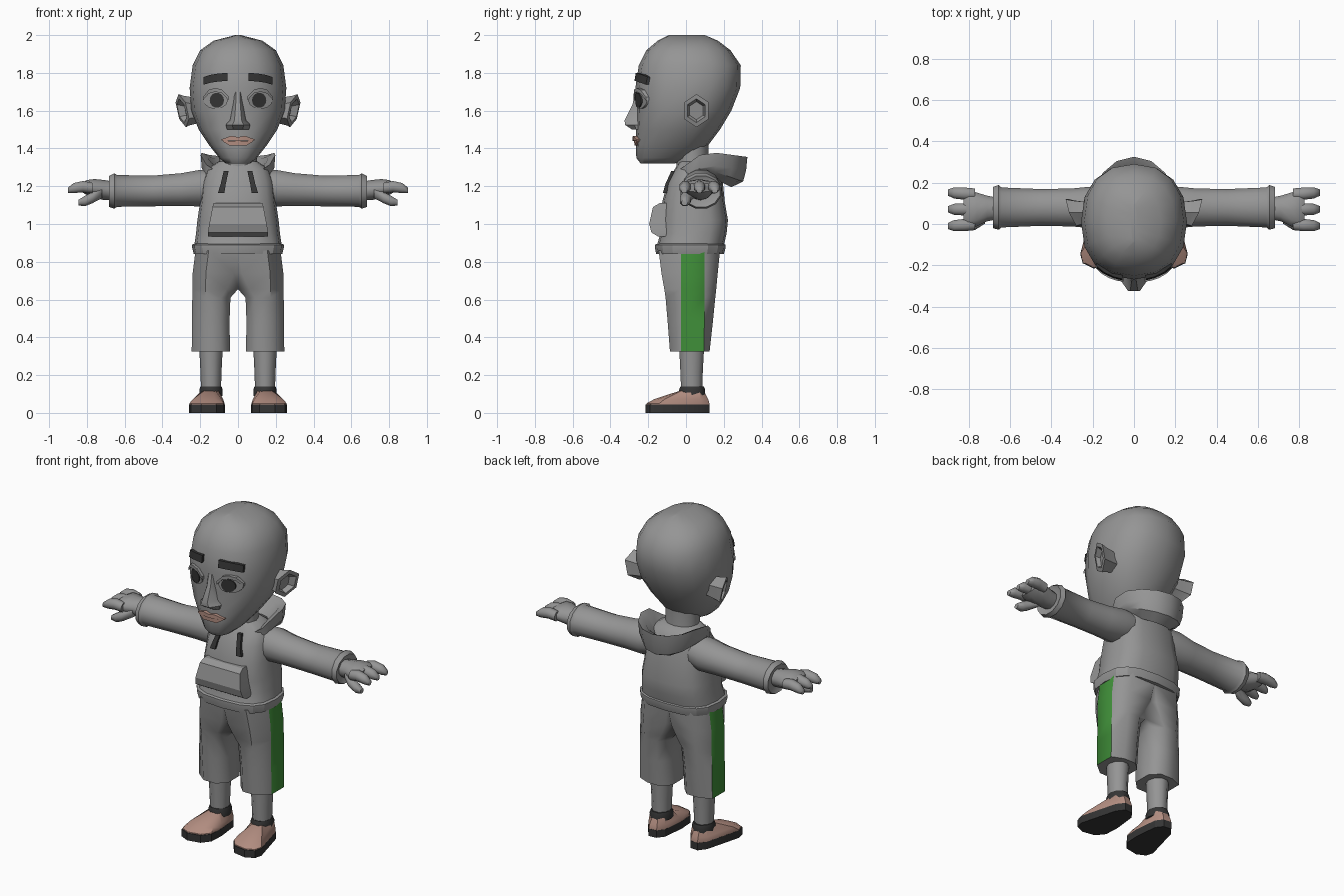
import bpy, bmesh, math
from mathutils import Vector

if "Cube" in bpy.data.objects:
    bpy.data.objects.remove(bpy.data.objects["Cube"])


def material(name, rgb):
    m = bpy.data.materials.new(name)
    m.diffuse_color = (*rgb, 1)
    m.use_nodes = True
    m.node_tree.nodes["Principled BSDF"].inputs["Base Color"].default_value = m.diffuse_color
    return m


GREY = material("grey", (0.30, 0.30, 0.30))
DARK = material("charcoal", (0.035, 0.035, 0.035))
PINK = material("dusty pink", (0.45, 0.27, 0.22))
GREEN = material("green", (0.05, 0.27, 0.04))


def loft(name, rings, mats=(GREY,), mirror=False, angle=40, paint=None):
    """Skin equal-length closed rings and cap both ends."""
    bm = bmesh.new()
    vs = [[bm.verts.new(p) for p in r] for r in rings]
    n = len(vs[0])
    for a, b in zip(vs, vs[1:]):
        for i in range(n):
            j = (i + 1) % n
            bm.faces.new((a[i], a[j], b[j], b[i]))
    bm.faces.new(vs[0][::-1])
    bm.faces.new(vs[-1])
    bmesh.ops.remove_doubles(bm, verts=bm.verts, dist=1e-4)
    bmesh.ops.recalc_face_normals(bm, faces=bm.faces)
    if paint:
        for f in bm.faces:
            f.material_index = paint(f)
    if mirror:  # drop faces lying on the mirror plane
        inner = [f for f in bm.faces if all(abs(v.co.x) < 1e-4 for v in f.verts)]
        bmesh.ops.delete(bm, geom=inner, context='FACES')
    me = bpy.data.meshes.new(name)
    bm.to_mesh(me)
    bm.free()
    for m in mats:
        me.materials.append(m)
    me.shade_smooth()
    me.set_sharp_from_angle(angle=math.radians(angle))
    ob = bpy.data.objects.new(name, me)
    bpy.context.collection.objects.link(ob)
    if mirror:
        ob.modifiers.new("Mirror", 'MIRROR')
    return ob


def power(v, p):
    return math.copysign(abs(v) ** (2 / p), v)


def oval(z, hw, yf, yb, n=16, p=2.0, cx=0):
    """Horizontal superellipse ring."""
    yc, ry = (yf + yb) / 2, (yb - yf) / 2
    t = [2 * math.pi * i / n for i in range(n)]
    return [(cx + hw * power(math.cos(a), p), yc + ry * power(math.sin(a), p), z) for a in t]


def side_ring(x, y, z, ry, rz, n=10):
    """Upright ring facing along x."""
    t = [2 * math.pi * (i + .5) / n for i in range(n)]
    return [(x, y + ry * math.cos(a), z + rz * math.sin(a)) for a in t]


# Head
HP = 2.3
HEAD = [(1.32, .065, -.24, -.06), (1.35, .10, -.263, .03), (1.42, .155, -.266, .12),
        (1.50, .208, -.264, .18), (1.60, .247, -.262, .24), (1.72, .256, -.268, .287),
        (1.84, .24, -.25, .29), (1.92, .20, -.21, .235), (1.97, .13, -.15, .17),
        (2.0, .015, -.09, .10)]
loft("head", [oval(*r, p=HP) for r in HEAD], angle=50)


def face_y(x, z):
    """Front surface of the head at x, z."""
    for a, b in zip(HEAD, HEAD[1:]):
        if a[0] <= z <= b[0]:
            t = (z - a[0]) / (b[0] - a[0])
            hw, yf, yb = (a[k] + t * (b[k] - a[k]) for k in (1, 2, 3))
            return (yf + yb) / 2 - (yb - yf) / 2 * max(0, 1 - abs(x / hw) ** HP) ** (1 / HP)


def strip(name, stations, out, mat, mirror=True):
    """Raised band across the face; stations are x, low z, high z."""
    rings = []
    for x, lo, hi in stations:
        a, b = face_y(x, lo), face_y(x, hi)
        rings.append([(x, a - out, lo), (x, b - out, hi), (x, b + .02, hi), (x, a + .02, lo)])
    loft(name, rings, (mat,), mirror, 30)


def disc(name, cx, cz, rx, rz, out, mat, n=14):
    """Plate that follows the face."""
    t = [2 * math.pi * i / n for i in range(n)]
    pts = [(cx + rx * math.cos(a), cz + rz * math.sin(a)) for a in t]
    loft(name, [[(x, face_y(x, z) + d, z) for x, z in pts] for d in (.015, -out)],
         (mat,), True)


# Brows, eyes and mouth
strip("eyebrow", [(.055, 1.757, 1.80), (.10, 1.755, 1.797), (.145, 1.748, 1.79),
                  (.182, 1.738, 1.778)], .014, DARK)
disc("eye", .118, 1.655, .064, .046, .006, GREY)
disc("iris", .112, 1.655, .038, .04, .011, DARK)
strip("eyelid", [(.05, 1.655, 1.675), (.085, 1.693, 1.712), (.12, 1.70, 1.72),
                 (.155, 1.69, 1.71), (.186, 1.655, 1.672)], .016, GREY)
strip("upper_lip", [(-.088, 1.443, 1.448), (-.035, 1.442, 1.467), (0, 1.44, 1.46),
                    (.035, 1.442, 1.467), (.088, 1.443, 1.448)], .018, PINK, False)
strip("lower_lip", [(-.08, 1.437, 1.443), (-.045, 1.416, 1.44), (.045, 1.416, 1.44),
                    (.08, 1.437, 1.443)], .013, PINK, False)

# Nose
loft("nose", [[(-w, -.22, z), (-w, yb, z), (-w * .45, yf, z), (w * .45, yf, z),
               (w, yb, z), (w, -.22, z)]
              for z, w, yf, yb in [(1.70, .022, -.268, -.255), (1.63, .027, -.284, -.258),
                                   (1.55, .042, -.325, -.268), (1.525, .065, -.323, -.272),
                                   (1.50, .058, -.285, -.265)]], angle=35)


# Ears: flared hexagonal cups
def ear_ring(x, r, flare):
    pts = side_ring(x, .055, 1.6, .075 * r, .088 * r, 6)
    return [(px + flare * ((y - .055) * .4 + (z - 1.6) * .22), y, z) for px, y, z in pts]


loft("ear", [ear_ring(.21, .75, 0), ear_ring(.275, .9, .8), ear_ring(.295, 1, 1),
             ear_ring(.298, .72, 1), ear_ring(.268, .55, .8)], mirror=True, angle=25)

# Neck, hooded top and its hem
loft("neck", [oval(z, w, f, b, 12) for z, w, f, b in
              [(1.2, .11, -.06, .14), (1.3, .10, -.05, .12), (1.43, .10, -.06, .12)]])
loft("torso", [oval(*r, p=2.8) for r in
               [(.885, .232, -.155, .20), (.95, .222, -.135, .215), (1.02, .215, -.138, .222),
                (1.12, .20, -.125, .205), (1.22, .19, -.098, .195), (1.29, .165, -.06, .17),
                (1.33, .105, -.035, .12)]])
loft("hem", [oval(*r, p=2.8) for r in
             [(.84, .234, -.158, .20), (.875, .243, -.165, .21), (.89, .243, -.165, .21),
              (.90, .222, -.14, .19)]], angle=25)


def hood_profile(deg):
    c, s = math.cos(math.radians(deg)), math.sin(math.radians(deg))
    rim = 1.385 - .03 * s if s > 0 else 1.385 + .13 * s
    low = 1.265 - .07 * max(s, 0) + .04 * min(s, 0)
    return [(.2 * k * c, .1 + (.225 if s > 0 else .18) * k * s, z) for k, z in
            [(.62, low), (.9, low + .03), (.97, rim - .07), (1, rim), (.8, rim - .02), (.55, 1.27)]]


loft("hood", [hood_profile(-58 + 296 * i / 12) for i in range(13)], angle=35)

# Front pocket and drawstrings
loft("pocket", [[(-w, -.08, z), (-w, yf, z), (w, yf, z), (w, -.08, z)] for z, w, yf in
                [(.935, .16, -.15), (.955, .16, -.183), (1.0, .152, -.195),
                 (1.09, .135, -.175), (1.11, .13, -.14)]], angle=25)
loft("drawstring", [[(a, yf, z), (b, yf, z), (b, -.03, z), (a, -.03, z)] for z, a, b, yf in
                    [(1.165, .072, .106, -.122), (1.21, .065, .092, -.11),
                     (1.28, .05, .076, -.078)]], (DARK,), True)

# Sleeves with flared cuffs
loft("sleeve", [side_ring(x, .08, z, ry, rz, 12) for x, z, ry, rz in
                [(.10, 1.20, .09, .085), (.20, 1.19, .105, .10), (.30, 1.182, .095, .09),
                 (.45, 1.175, .092, .084), (.64, 1.175, .10, .087), (.655, 1.175, .112, .097),
                 (.682, 1.172, .103, .085), (.67, 1.172, .07, .065)]], mirror=True, angle=35)

# Hands, fingers and thumbs
loft("palm", [side_ring(x, y, z, ry, rz) for x, y, z, ry, rz in
              [(.66, .075, 1.175, .055, .05), (.71, .075, 1.18, .065, .053),
               (.76, .07, 1.188, .086, .05), (.80, .07, 1.193, .096, .04),
               (.825, .07, 1.193, .08, .025)]], mirror=True, angle=60)
for i, name in enumerate(("front_finger", "middle_finger", "back_finger")):
    y = -.002 + .073 * i
    loft(name, [side_ring(x, y + (i - 1) * d, z, r, r, 8) for x, d, z, r in
                [(.77, 0, 1.19, .03), (.82, .003, 1.198, .032), (.87, .006, 1.19, .029),
                 (.90, .008, 1.178, .016)]], mirror=True, angle=60)
loft("thumb", [side_ring(x, y, z, r, r, 8) for x, y, z, r in
               [(.72, .03, 1.165, .03), (.77, .0, 1.14, .032), (.81, -.005, 1.122, .03),
                (.845, -.008, 1.113, .016)]], mirror=True, angle=60)


# Shorts with a side stripe
def shorts_ring(z, x0, x1, yf, yb, ci):
    co, s0, s1 = .07, -.027, .097
    s1 = min(s1, yb - .03)
    return [(x0 + ci, yf, z), (x1 - co, yf, z), (x1, s0, z), (x1, s1, z),
            (x1 - co, yb, z), (x0 + ci, yb, z), (x0, yb - ci, z), (x0, yf + ci, z)]


def stripe(f):
    return int(all(v.co.x > .2 and -.04 < v.co.y < .11 for v in f.verts))


loft("shorts", [shorts_ring(*r) for r in
                [(.325, .042, .245, -.085, .125, .05), (.48, .045, .244, -.097, .142, .05),
                 (.61, .04, .242, -.108, .155, .05), (.655, 0, .242, -.115, .16, .06),
                 (.74, 0, .24, -.13, .168, .02), (.86, 0, .225, -.145, .18, 0)]],
     (GREY, GREEN), True, 50, stripe)

# Shins and ankle collars
loft("shin", [oval(z, w, f, b, 10, cx=.143) for z, w, f, b in
              [(.10, .052, -.028, .088), (.22, .056, -.033, .092), (.36, .063, -.04, .10)]],
     mirror=True)
loft("ankle_collar", [oval(z, w, f, b, 10, cx=.143) for z, w, f, b in
                      [(.09, .062, -.045, .105), (.122, .062, -.04, .105),
                       (.14, .056, -.033, .098)]], (DARK,), True)

# Shoes: dark sole and pink upper
SOLE = [(.115, -.2), (.195, -.215), (.248, -.19), (.26, -.145), (.20, .08),
        (.165, .125), (.115, .12), (.085, .08), (.07, -.06), (.075, -.15)]
ANKLE = Vector((.143, .032))


def shoe_ring(z, t):
    ring = []
    for p in SOLE:
        d = Vector(p) - ANKLE
        q = Vector(p).lerp(ANKLE + d.normalized() * .064, t)
        ring.append((q.x, q.y, z))
    return ring


loft("sole", [shoe_ring(0, 0), shoe_ring(.045, 0)], (DARK,), True, 30)
loft("shoe_upper", [shoe_ring(.04, .02), shoe_ring(.05, .03), shoe_ring(.072, .25),
                    shoe_ring(.118, 1)], (PINK,), True, 35)
